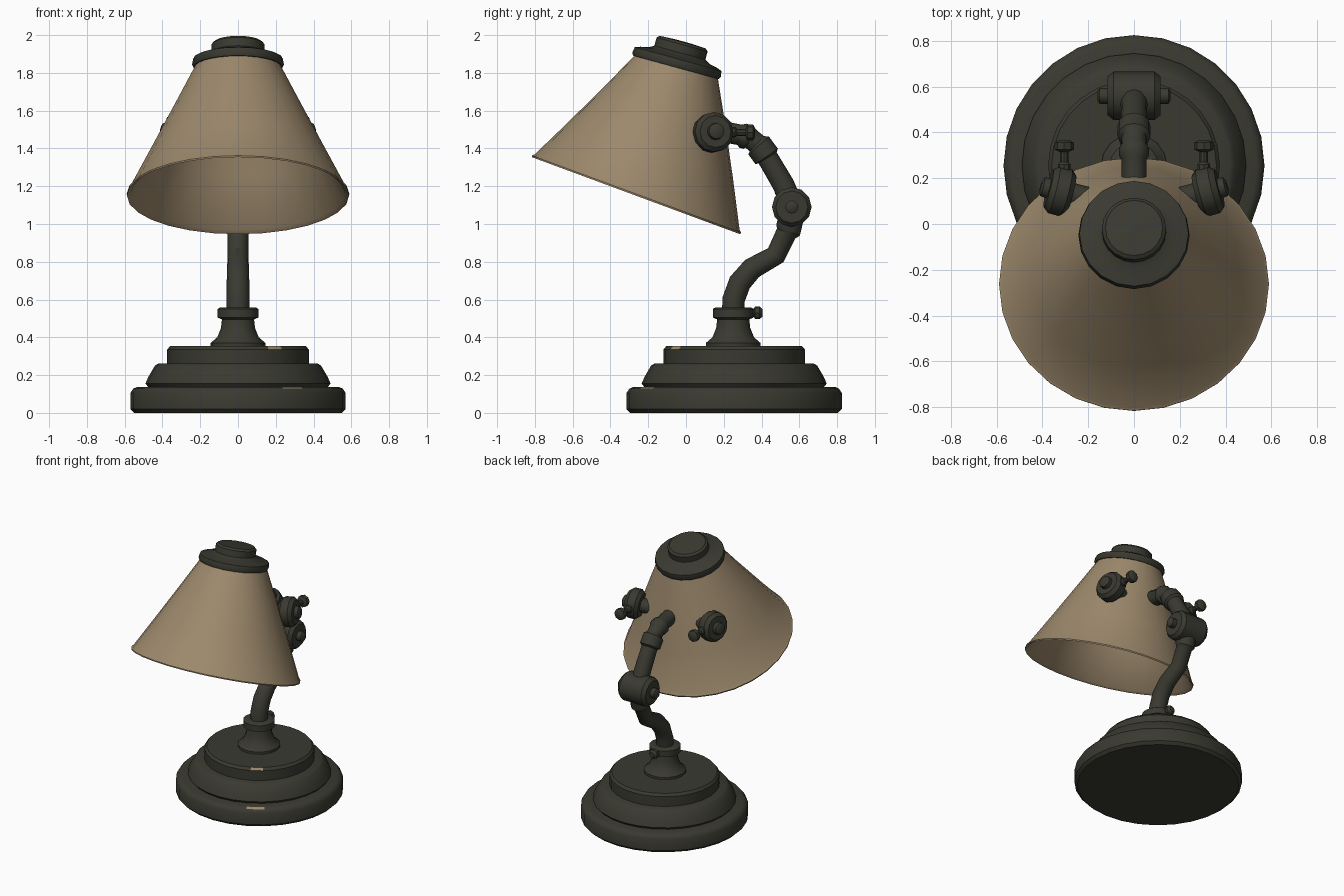
import bpy, bmesh, math
from mathutils import Vector

if "Cube" in bpy.data.objects:
    bpy.data.objects.remove(bpy.data.objects["Cube"])


def material(name, rgb):
    m = bpy.data.materials.new(name)
    m.diffuse_color = (*rgb, 1)
    m.use_nodes = True
    m.node_tree.nodes["Principled BSDF"].inputs["Base Color"].default_value = m.diffuse_color
    return m


DARK = material("dark_iron", (0.042, 0.042, 0.031))
TAN = material("tan_shade", (0.335, 0.25, 0.15))


def loft(name, rings, segs=24, mats=(DARK,), closed=False, worn=None):
    """Skin circular rings given as (centre, normal, radius); worn = (ring, angle in degrees)."""
    bm = bmesh.new()
    loops = []
    for c, n, r in rings:
        n = Vector(n).normalized()
        ref = Vector((1, 0, 0)) if abs(n.x) < 0.7 else Vector((0, 1, 0))
        u = (ref - n * ref.dot(n)).normalized()
        v = n.cross(u)
        loops.append([bm.verts.new(Vector(c) + r * (u * math.cos(a) + v * math.sin(a)))
                      for a in (2 * math.pi * i / segs for i in range(segs))])
    count = len(loops)
    for k in range(count if closed else count - 1):
        a, b = loops[k], loops[(k + 1) % count]
        for i in range(segs):
            j = (i + 1) % segs
            f = bm.faces.new((a[i], a[j], b[j], b[i]))
            if worn and k == worn[0] and i == int(worn[1] / 360 * segs):
                f.material_index = 1
    if not closed:
        bm.faces.new(loops[0][::-1])
        bm.faces.new(loops[-1])
    bmesh.ops.recalc_face_normals(bm, faces=bm.faces)
    me = bpy.data.meshes.new(name)
    bm.to_mesh(me)
    bm.free()
    for m in mats:
        me.materials.append(m)
    ob = bpy.data.objects.new(name, me)
    bpy.context.collection.objects.link(ob)
    bpy.ops.object.select_all(action='DESELECT')
    ob.select_set(True)
    bpy.context.view_layer.objects.active = ob
    bpy.ops.object.shade_smooth_by_angle(angle=math.radians(35))
    return ob


def lathe(name, origin, axis, profile, segs=24, **kw):
    """Turned part: profile of (radius, distance along axis)."""
    o, n = Vector(origin), Vector(axis).normalized()
    return loft(name, [(o + n * d, n, r) for r, d in profile], segs, **kw)


def tube(name, path, segs=12):
    """Bent pipe in the x = 0 plane: path of (y, z, radius)."""
    pts = [Vector((0, y, z)) for y, z, r in path]
    rings = []
    for i, p in enumerate(pts):
        d = Vector((0, 0, 0))
        if i:
            d += (p - pts[i - 1]).normalized()
        if i < len(pts) - 1:
            d += (pts[i + 1] - p).normalized()
        rings.append((p, d, path[i][2]))
    return loft(name, rings, segs)


# Stepped round base, with small worn spots on the edges
UP, FOOT = (0, 0, 1), (0, 0.255, 0)
lathe("base_bottom_tier", FOOT, UP,
      [(0.55, 0), (0.57, 0.02), (0.57, 0.105), (0.555, 0.128), (0.535, 0.137), (0.4, 0.137)],
      28, mats=(DARK, TAN), worn=(3, 298))
lathe("base_middle_tier", FOOT, UP,
      [(0.47, 0.13), (0.49, 0.155), (0.475, 0.19), (0.44, 0.25), (0.42, 0.262), (0.3, 0.262)], 28)
lathe("base_top_tier", FOOT, UP,
      [(0.375, 0.255), (0.375, 0.335), (0.36, 0.353), (0.1, 0.353)],
      28, mats=(DARK, TAN), worn=(1, 305))

# Stem collar and its set screw
lathe("stem_collar", (0, 0.25, 0), UP,
      [(0.145, 0.34), (0.145, 0.37), (0.11, 0.40), (0.09, 0.45), (0.085, 0.495),
       (0.108, 0.505), (0.108, 0.55), (0.095, 0.558), (0.05, 0.558)], 16)
lathe("collar_screw", (0, 0.33, 0.53), (0, 1, 0),
      [(0.022, 0), (0.022, 0.03), (0.034, 0.035), (0.034, 0.06), (0.02, 0.075)], 8)

# Bent arm
tube("lower_arm", [(0.25, 0.5, 0.06), (0.252, 0.6, 0.06), (0.285, 0.69, 0.06), (0.35, 0.765, 0.058),
                   (0.475, 0.835, 0.055), (0.53, 0.95, 0.055), (0.54, 0.965, 0.068), (0.56, 1.05, 0.068)])
tube("upper_arm", [(0.56, 1.10, 0.06), (0.515, 1.21, 0.058), (0.45, 1.32, 0.056), (0.432, 1.35, 0.056),
                   (0.427, 1.358, 0.072), (0.385, 1.415, 0.072), (0.375, 1.425, 0.055),
                   (0.345, 1.45, 0.055), (0.33, 1.458, 0.066), (0.30, 1.468, 0.066),
                   (0.285, 1.472, 0.055), (0.19, 1.49, 0.055), (0.14, 1.50, 0.045)])

# Elbow joint with end bolts
lathe("elbow_joint", (0, 0.56, 1.09), (1, 0, 0),
      [(0.02, -0.16), (0.035, -0.15), (0.035, -0.115), (0.085, -0.115), (0.105, -0.09),
       (0.105, 0.09), (0.085, 0.115), (0.035, 0.115), (0.035, 0.15), (0.02, 0.16)], 12)

# Conical lampshade, a thin shell with a rolled lower rim
low_c, low_n = Vector((0, -0.265, 1.15)), Vector((0, 0.347, 0.938))
top_c, top_n = Vector((0, -0.05, 1.845)), Vector((0, 0.24, 0.97))


def shade_ring(t, offset):
    return (low_c.lerp(top_c, t), low_n.lerp(top_n, t), 0.588 + (0.222 - 0.588) * t + offset)


loft("lampshade", [shade_ring(t, o) for t, o in
                   ((0, 0), (0.012, 0.006), (0.03, 0), (0.35, 0), (0.7, 0), (1, 0),
                    (1, -0.015), (0.7, -0.015), (0.35, -0.015), (0.02, -0.015))],
     28, mats=(TAN,), closed=True)

# Cap on top of the shade
lathe("shade_cap", (0, -0.055, 1.825), (0, 0.265, 0.964),
      [(0.2, 0), (0.236, 0.005), (0.243, 0.02), (0.238, 0.05), (0.21, 0.06), (0.165, 0.07),
       (0.14, 0.085), (0.14, 0.13), (0.125, 0.143), (0.04, 0.147)], 20)

# Side pivots and their thumb screws
for s, side in ((1, "right"), (-1, "left")):
    lathe(side + "_pivot", (s * 0.33, 0.145, 1.485), (s * 0.96, 0.25, 0.1),
          [(0.05, -0.16), (0.05, -0.06), (0.085, -0.058), (0.106, -0.035), (0.106, 0.02),
           (0.085, 0.045), (0.045, 0.045), (0.042, 0.072), (0.025, 0.08)], 12)
    lathe(side + "_thumb_screw", (s * 0.305, 0.2, 1.485), (0, 1, 0),
          [(0.028, 0), (0.028, 0.06), (0.018, 0.07), (0.018, 0.115), (0.042, 0.125),
           (0.042, 0.155), (0.025, 0.165)], 8)
